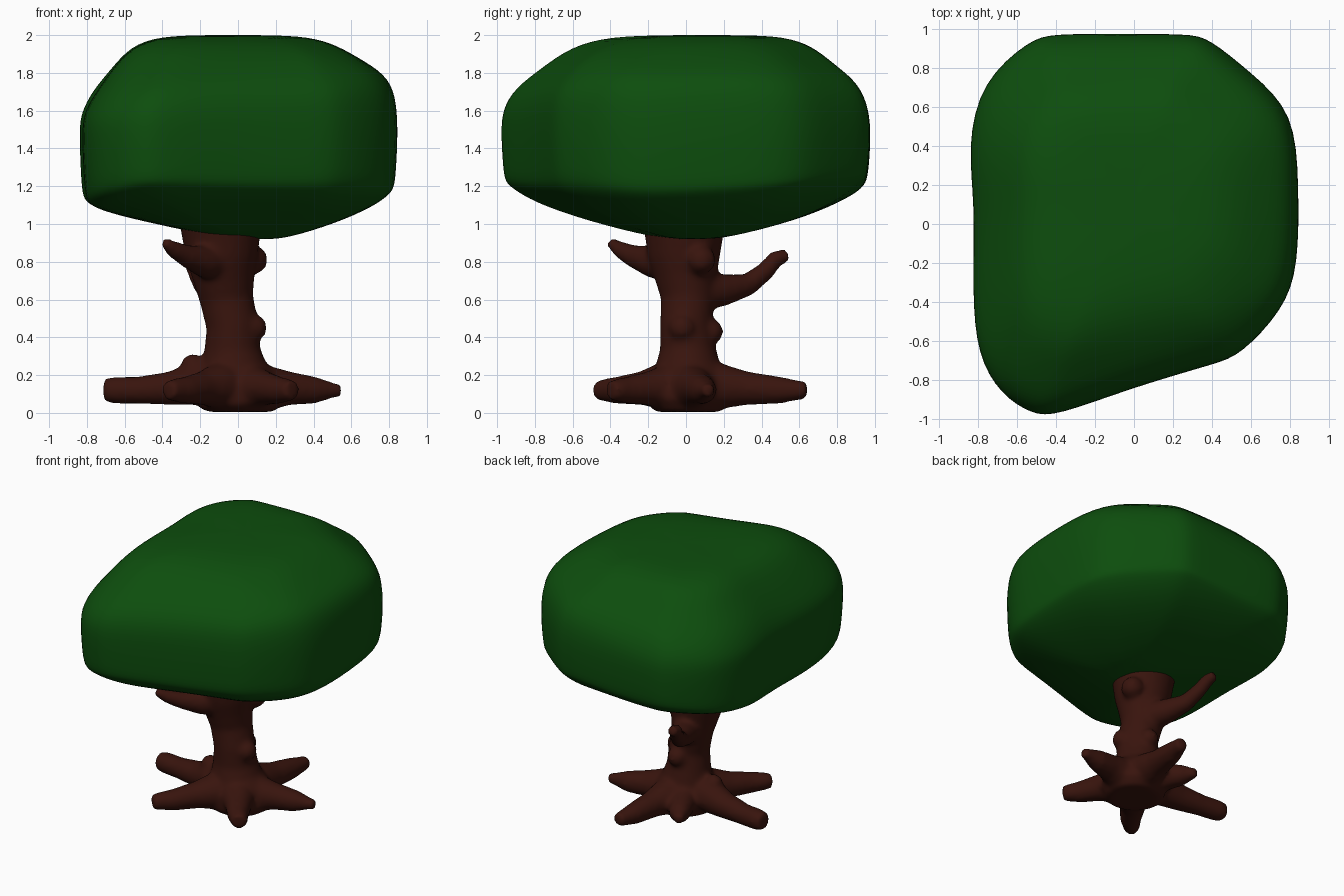
import bpy, bmesh, math, random
from mathutils import Vector

random.seed(4)


def material(name, rgb):
    m = bpy.data.materials.new(name)
    m.diffuse_color = (*rgb, 1)
    return m


def add_object(name, bm, mat):
    bmesh.ops.recalc_face_normals(bm, faces=bm.faces)
    for f in bm.faces:
        f.smooth = True
    mesh = bpy.data.meshes.new(name)
    bm.to_mesh(mesh)
    bm.free()
    mesh.materials.append(mat)
    ob = bpy.data.objects.new(name, mesh)
    bpy.context.collection.objects.link(ob)
    return ob


def bridge(bm, rings):
    n = len(rings[0])
    for a, b in zip(rings, rings[1:]):
        for i in range(n):
            j = (i + 1) % n
            bm.faces.new((a[i], a[j], b[j], b[i]))


def tube(bm, points, sides=16):
    """Closed tapered tube; each point is x, y, z, radius."""
    pos = [Vector(p[:3]) for p in points]
    rings = []
    for k, p in enumerate(points):
        d = (pos[min(k + 1, len(pos) - 1)] - pos[max(k - 1, 0)]).normalized()
        ref = Vector((0, 0, 1)) if abs(d.z) < 0.8 else Vector((0, 1, 0))
        u = d.cross(ref).normalized()
        v = d.cross(u)
        rings.append([bm.verts.new(pos[k] + p[3] * (
            u * math.cos(2 * math.pi * i / sides) + v * math.sin(2 * math.pi * i / sides)))
            for i in range(sides)])
    bridge(bm, rings)
    bm.faces.new(rings[0])
    bm.faces.new(rings[-1])


bark = material("bark", (0.04, 0.007, 0.004))
leaves = material("leaves", (0.004, 0.075, 0.004))

# Trunk: waisted stem with a flared foot, continuing up into the canopy
bm = bmesh.new()
tube(bm, [(0.02, 0.01, 0.005, 0.17), (0.02, 0.01, 0.05, 0.22), (0.0, 0.01, 0.16, 0.21),
          (-0.025, 0.01, 0.24, 0.175), (-0.03, 0.01, 0.34, 0.148), (-0.03, 0, 0.46, 0.138),
          (-0.06, 0.01, 0.60, 0.142), (-0.075, 0, 0.72, 0.165), (-0.085, -0.01, 0.82, 0.19),
          (-0.09, -0.01, 0.95, 0.21), (-0.09, -0.01, 1.08, 0.235)], 24)

# Roots: tip x, tip y, tip radius, height where the root leaves the trunk
for x, y, r, h in [(-0.71, 0.10, 0.06, 0.17), (-0.37, -0.47, 0.05, 0.15),
                   (0.29, -0.40, 0.05, 0.14), (0.545, 0.12, 0.035, 0.14),
                   (0.11, 0.64, 0.045, 0.15), (-0.22, 0.40, 0.035, 0.14)]:
    tube(bm, [(0, 0, h, 0.13), (x * 0.3, y * 0.3, h - 0.01, 0.12),
              (x * 0.5, y * 0.5, 0.13, 0.09), (x * 0.75, y * 0.78, 0.12, 0.072),
              (x * 0.92, y * 0.92, 0.12, r * 1.2), (x, y, 0.12, r)])

# Branches
tube(bm, [(-0.08, -0.05, 0.79, 0.10), (-0.18, -0.18, 0.80, 0.085), (-0.27, -0.28, 0.83, 0.06),
          (-0.34, -0.35, 0.865, 0.045), (-0.39, -0.40, 0.905, 0.028)])
tube(bm, [(-0.06, 0.05, 0.64, 0.11), (-0.12, 0.20, 0.65, 0.085), (-0.18, 0.33, 0.68, 0.06),
          (-0.22, 0.42, 0.75, 0.05), (-0.25, 0.48, 0.82, 0.045), (-0.26, 0.54, 0.835, 0.035)])

# Knots
for x, y, z, r in [(0.08, -0.02, 0.45, 0.075), (0.08, 0.08, 0.81, 0.08),
                   (-0.02, 0.13, 0.43, 0.07), (-0.24, 0.02, 0.25, 0.065)]:
    s = bmesh.ops.create_icosphere(bm, subdivisions=2, radius=r)
    bmesh.ops.translate(bm, verts=s["verts"], vec=(x, y, z))

trunk = add_object("trunk_and_roots", bm, bark)
rm = trunk.modifiers.new("merge", "REMESH")
rm.mode = "VOXEL"
rm.voxel_size = 0.018
rm.use_smooth_shade = True
sm = trunk.modifiers.new("soften", "SMOOTH")
sm.factor = 0.5
sm.iterations = 6

# Canopy: one plan outline repeated at several heights
outline = [(-0.85, 0.40), (-0.81, 0.10), (-0.825, -0.35), (-0.80, -0.67), (-0.68, -0.87),
           (-0.52, -0.97), (-0.40, -0.98), (0.0, -0.83), (0.42, -0.71), (0.54, -0.67),
           (0.76, -0.44), (0.84, -0.22), (0.84, 0.2), (0.82, 0.57), (0.60, 0.77),
           (0.38, 0.95), (0.28, 0.97), (-0.1, 0.97), (-0.42, 0.97), (-0.53, 0.94),
           (-0.78, 0.73)]
# scale, height, tilt per x, rise per y squared, centre x, centre y
levels = [(0.20, 0.925, 0, 0, 0.09, 0.03), (0.58, 1.0, 0, 0.02, 0.03, 0.03),
          (0.84, 1.07, 0.02, 0.06, 0.01, 0.01), (0.965, 1.125, 0.04, 0.09, 0, 0.005),
          (0.99, 1.18, 0.04, 0.08, 0, 0.0), (1.0, 1.30, 0.02, 0.04, 0, 0),
          (1.01, 1.50, 0, 0, 0, 0), (0.995, 1.63, 0.06, 0, 0, -0.005),
          (0.93, 1.74, 0.06, 0, 0, -0.005), (0.79, 1.85, 0.03, 0, -0.01, 0.0),
          (0.66, 1.94, 0, 0, -0.02, 0.03), (0.48, 1.992, 0, 0, -0.02, 0.06),
          (0.2, 2.0, 0, 0, -0.02, 0.1)]
bm = bmesh.new()
rings = []
for s, z, tx, qy, cx, cy in levels:
    w = 0.014 if 1.1 < z < 1.9 else 0.003
    rings.append([bm.verts.new((cx + x * s, cy + y * s,
                                min(2.0, z + tx * x + qy * y * y + random.uniform(-w, w))))
                  for x, y in outline])
bridge(bm, rings)
for ring, c in ((rings[0], (0.1, 0.03, 0.918)), (rings[-1], (0, 0.1, 2.0))):
    tip = bm.verts.new(c)
    for i in range(len(ring)):
        bm.faces.new((ring[i], ring[(i + 1) % len(ring)], tip))
canopy = add_object("canopy", bm, leaves)
sub = canopy.modifiers.new("round", "SUBSURF")
sub.levels = sub.render_levels = 2
